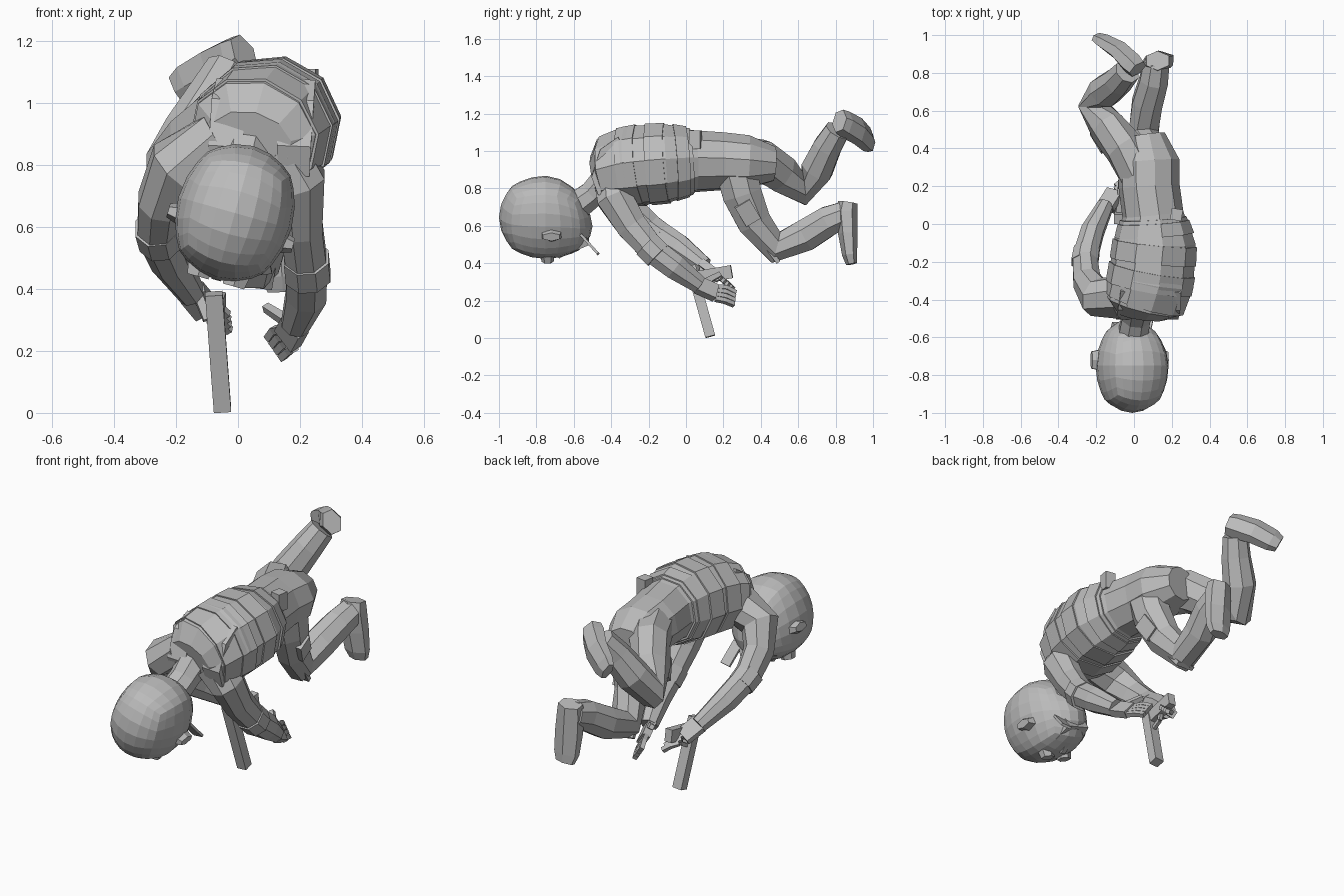
import bpy
import bmesh
from math import cos, sin, pi
from mathutils import Vector

cube = bpy.data.objects.get("Cube")
if cube:
    bpy.data.objects.remove(cube, do_unlink=True)

grey = bpy.data.materials.new("plain grey")
grey.use_nodes = True
tone = (.5, .5, .5, 1)
grey.diffuse_color = tone
for node in grey.node_tree.nodes:
    if node.type == 'BSDF_PRINCIPLED':
        node.inputs["Base Color"].default_value = tone

RIGHT = Vector((1, 0, 0))
UP = Vector((0, 0, 1))


def finish(name, bm):
    """Turn the bmesh into a grey object."""
    bmesh.ops.recalc_face_normals(bm, faces=bm.faces)
    mesh = bpy.data.meshes.new(name)
    bm.to_mesh(mesh)
    bm.free()
    mesh.materials.append(grey)
    bpy.context.collection.objects.link(bpy.data.objects.new(name, mesh))


def loft(name, sections, sides=8, hint=RIGHT):
    """Flat-faced skin through sections of (x, y, z, half width, half depth)."""
    bm = bmesh.new()
    points = [Vector(s[:3]) for s in sections]
    last = len(points) - 1
    stretch = 1 / cos(pi / sides)
    rings = []
    for i, section in enumerate(sections):
        along = (points[min(i + 1, last)] - points[max(i - 1, 0)]).normalized()
        across = (hint - along * hint.dot(along)).normalized()
        deep = along.cross(across)
        ring = []
        for k in range(sides):
            angle = (k + .5) * 2 * pi / sides
            offset = across * (cos(angle) * section[3]) + deep * (sin(angle) * section[4])
            ring.append(bm.verts.new(points[i] + offset * stretch))
        rings.append(ring)
    for low, high in zip(rings, rings[1:]):
        for k in range(sides):
            n = (k + 1) % sides
            bm.faces.new((low[k], low[n], high[n], high[k]))
    bm.faces.new(rings[0])
    bm.faces.new(rings[-1])
    finish(name, bm)


def bar(name, start, end, width, depth, hint=RIGHT, taper=1):
    """Rectangular bar between two points."""
    loft(name, [(*start, width, depth), (*end, width * taper, depth * taper)], 4, hint)


# Torso and pelvis, rolled slightly to the left
ROLL = Vector((.97, 0, -.2))
TORSO = [
    (.04, -.485, .88, .13, .09), (.05, -.43, .895, .2, .17), (.09, -.3, .92, .21, .2),
    (.11, -.1, .935, .2, .195), (.1, .05, .945, .155, .16), (.08, .2, .945, .155, .15),
    (.08, .33, .94, .155, .14), (.06, .47, .93, .1, .09),
]
loft("torso", TORSO, 10, ROLL)


def torso_at(y):
    for a, b in zip(TORSO, TORSO[1:]):
        if a[1] <= y <= b[1]:
            return Vector(a).lerp(Vector(b), (y - a[1]) / (b[1] - a[1]))


def wrap(name, stations, grow):
    """Band that follows the torso."""
    rows = []
    for y in stations:
        row = torso_at(y)
        row[3] += grow
        row[4] += grow
        rows.append(tuple(row))
    loft(name, rows, 10, ROLL)


wrap("vest", (-.42, -.3, -.1, .03), .008)
wrap("upper_vest_band", (-.34, -.24), .015)
wrap("middle_vest_band", (-.2, -.1), .015)
wrap("lower_vest_band", (-.06, .01), .015)

# Vest fittings
bar("belt_pouch", (.22, .02, 1.06), (.23, .08, 1.06), .03, .05)
for side, x in (("left", .18), ("right", -.04)):
    loft(side + "_shoulder_strap", [
        (x, -.45, .77, .05, .02), (x, -.485, .86, .055, .02),
        (x + .01, -.44, 1.0, .055, .02), (x + .02, -.35, 1.06, .05, .02)], 4)

# Neck
loft("neck", [(.03, -.4, .88, .09, .08), (.01, -.5, .77, .075, .07),
              (-.01, -.62, .68, .08, .08)])

# Head: rounded cube, crown forward and face down
ear_axis = Vector((.96, 0, -.27))
face = Vector((-.27, 0, -.96))
crown = Vector((0, -1, 0))
centre = Vector((-.01, -.75, .645))
bm = bmesh.new()
bmesh.ops.create_cube(bm, size=2)
bmesh.ops.subdivide_edges(bm, edges=bm.edges, cuts=5, use_grid_fill=True)
for v in bm.verts:
    side, front, top = v.co.lerp(v.co.normalized(), .9)
    narrow = 1 - .2 * max(0, -top) ** 2
    lean = .05 * max(0, -top) ** 2
    v.co = (centre + ear_axis * side * .19 * narrow
            + face * (front * .225 * narrow + lean) + crown * top * .25)
finish("head", bm)

for name, sign in (("left", 1), ("right", -1)):
    ear = centre + ear_axis * .16 * sign + face * .05 - crown * .03
    loft(name + "_ear", [(*ear, .055, .035), (*(ear + ear_axis * .05 * sign), .045, .02)],
         6, crown)
    # Goggle lens
    eye = centre + face * .18 + ear_axis * .06 * sign - crown * .01
    loft(name + "_goggle", [(*eye, .045, .035), (*(eye + face * .05), .035, .028)], 6, ear_axis)
nose = centre + face * .18 - crown * .07
bar("nose", nose, nose + face * .035 - crown * .02, .022, .03, ear_axis, .7)
jaw = centre + face * .13 - crown * .12
bar("jaw", jaw, jaw - crown * .1 - face * .03, .09, .045, ear_axis, .8)
bar("mouthpiece", (.06, -.56, .55), (.08, -.47, .45), .03, .007)

# Arms
loft("left_arm", [
    (.12, -.39, .84, .1, .1), (.2, -.38, .745, .083, .095), (.205, -.29, .6, .067, .082),
    (.222, -.18, .47, .066, .07), (.22, -.06, .38, .065, .067), (.185, .07, .285, .045, .047)])
loft("right_arm", [
    (-.06, -.39, .87, .1, .11), (-.2, -.385, .79, .095, .1), (-.25, -.3, .68, .072, .085),
    (-.26, -.18, .58, .065, .07), (-.22, -.04, .49, .06, .065), (-.15, .1, .385, .042, .045)])
loft("left_sleeve_cuff", [(.22, -.21, .5, .072, .076), (.226, -.15, .44, .072, .076)])
loft("right_sleeve_cuff", [(-.262, -.21, .6, .07, .074), (-.25, -.14, .55, .068, .072)])


def hand(side, wrist, knuckles, tips, spread, thumb):
    wrist, knuckles, tips, spread = map(Vector, (wrist, knuckles, tips, spread))
    bar(side + "_palm", wrist, knuckles, .045, .022, spread)
    for i in range(4):
        shift = spread * (i - 1.5) * .026
        middle = (knuckles + tips) / 2 + UP * .008
        loft(f"{side}_finger_{i}", [(*(p + shift), .012, .012) for p in
                                    (knuckles, middle + shift * .1, tips)], 4, spread)
    bar(side + "_thumb", wrist.lerp(knuckles, .4) - spread * .04, thumb, .016, .015, spread, .8)


hand("left", (.185, .06, .285), (.16, .16, .24), (.12, .26, .21), (.55, -.1, -.8), (.09, .18, .34))
hand("right", (-.15, .09, .39), (-.1, .17, .33), (-.03, .22, .29), (.1, .75, -.65), (-.1, .07, .3))

# Hand-held sidearm pointing down
bar("sidearm_slide", (-.078, .025, .385), (-.05, .13, .008), .028, .027)
bar("sidearm_grip", (-.075, .04, .32), (-.06, .245, .355), .022, .035)
bar("trigger_guard", (-.065, .08, .24), (-.063, .14, .27), .01, .01)
bar("trigger_guard_front", (-.063, .14, .27), (-.066, .15, .33), .01, .01)

# Legs
loft("left_leg", [
    (.125, .26, .93, .1, .11), (.12, .3, .77, .09, .105), (.09, .365, .62, .08, .09),
    (.05, .48, .485, .08, .085), (.07, .64, .55, .08, .085), (.105, .76, .625, .075, .08),
    (.12, .86, .665, .068, .068)])
loft("right_leg", [
    (.03, .27, .96, .11, .11), (-.05, .4, .95, .1, .11), (-.14, .51, .88, .09, .1),
    (-.215, .63, .8, .08, .09), (-.155, .7, .9, .085, .085), (-.085, .755, 1.02, .075, .075),
    (-.035, .81, 1.11, .065, .065)])

# Knee pad and thigh pouches
bar("left_knee_pad", (.07, .4, .53), (.05, .49, .41), .06, .012)
bar("left_thigh_pouch", (.2, .3, .72), (.17, .36, .62), .015, .045)
bar("right_thigh_pouch", (-.16, .4, .9), (-.22, .5, .83), .015, .04)


# Boots: heel to toe, with a bowed flat sole
def boot(side, heel, toe, sole, hint, bow):
    heel, toe, sole, hint = map(Vector, (heel, toe, sole, hint))
    rows = [(0, .06, .045), (.15, .066, .052), (.5, .07, .045), (.85, .066, .035), (1, .05, .025)]
    loft(side + "_boot", [
        (*(heel.lerp(toe, t) + sole * (.045 - d + bow * t * (1 - t))), w, d)
        for t, w, d in rows], 6, hint)


boot("left", (.125, .865, .725), (.145, .865, .395), (0, 1, 0), RIGHT, 0)
boot("right", (.02, .82, 1.16), (-.205, .97, 1.035), (.53, .78, .31), (-.5, 0, .94), .12)
